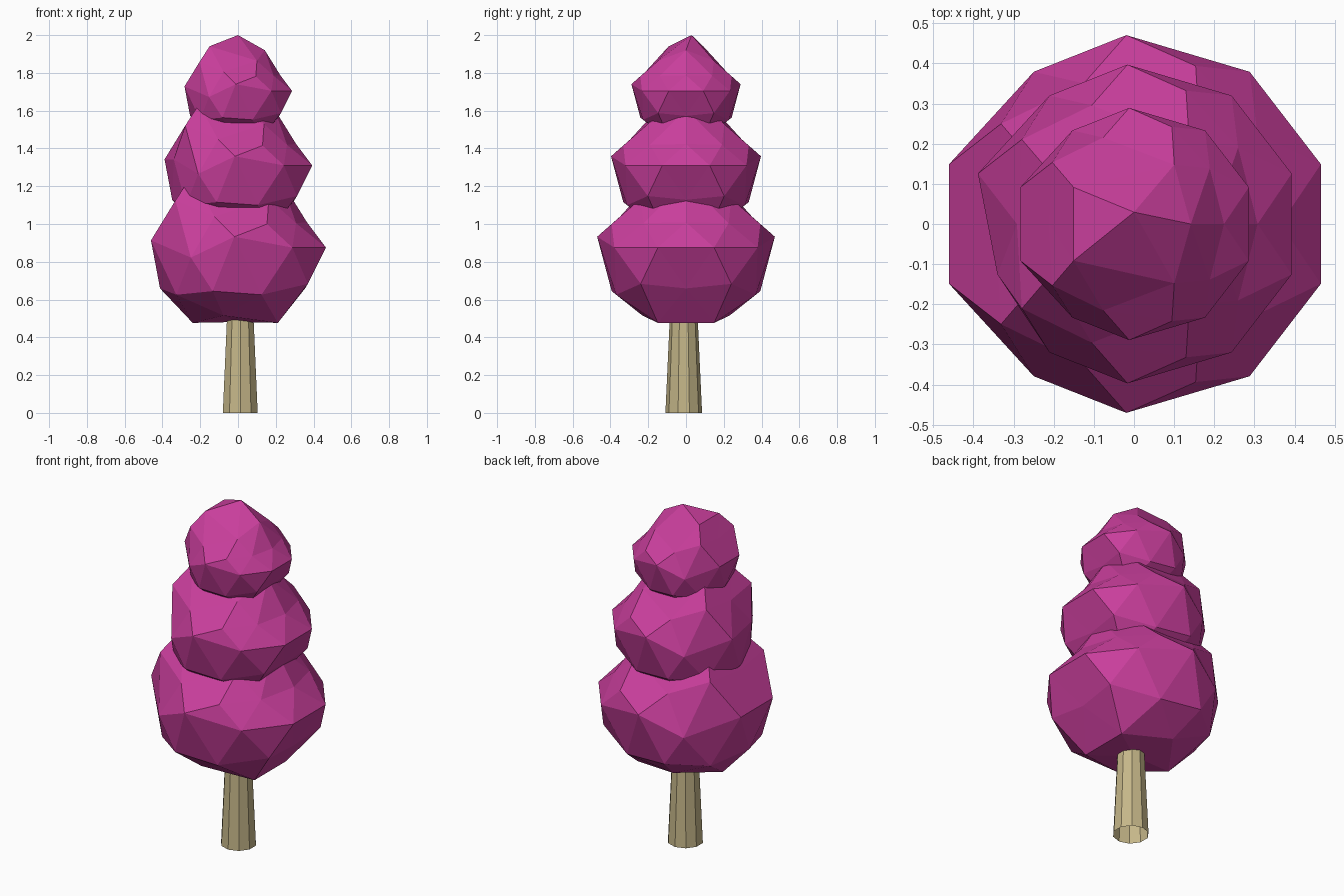
import bpy
import bmesh
from mathutils import Vector

if "Cube" in bpy.data.objects:
    bpy.data.objects.remove(bpy.data.objects["Cube"])


def make_material(name, colour):
    mat = bpy.data.materials.new(name)
    mat.use_nodes = True
    mat.diffuse_color = colour
    mat.node_tree.nodes["Principled BSDF"].inputs["Base Color"].default_value = colour
    return mat


def add_object(name, bm, mat):
    mesh = bpy.data.meshes.new(name)
    bm.to_mesh(mesh)
    bm.free()
    mesh.materials.append(mat)
    obj = bpy.data.objects.new(name, mesh)
    bpy.context.collection.objects.link(obj)
    return obj


foliage = make_material("pink foliage", (0.58, 0.048, 0.33, 1))
bark = make_material("pale bark", (0.56, 0.47, 0.25, 1))

# Corners of the rough foliage clump, mirrored across y
half_clump = [
    (0, .1, 1),
    (.48, 0, .73), (.34, .5, .54), (-.51, .31, .8),
    (.76, 0, .28), (.32, .82, .26), (-.69, .52, .52),
    (.64, .47, .27), (-.26, .73, .34), (-.72, 0, .47),
    (.97, .31, 0), (.6, .79, 0), (-.04, .98, .12),
    (-.52, .79, -.11), (-.96, .31, .08),
    (.77, .5, -.4), (-.28, .82, -.48), (-.86, 0, -.45),
    (.74, 0, -.45), (.26, .77, -.52), (-.68, .5, -.52),
    (.44, .31, -.83), (-.16, .48, -.75), (-.5, 0, -.83),
    (0, 0, -.82),
]


def foliage_clump(name, radius, height, dent=0):
    bm = bmesh.new()
    bmesh.ops.create_icosphere(bm, subdivisions=2, radius=1)
    for v in bm.verts:
        # Pull every sphere corner to its rough position
        side = -1 if v.co.y < -0.01 else 1
        folded = Vector((v.co.x, abs(v.co.y), v.co.z))
        target = Vector(min(half_clump, key=lambda p: (Vector(p) - folded).length))
        target.y *= side
        if side < 0 and target.x < -.9:
            target.x += dent
        v.co = target * radius + Vector((0, 0, height))
    return add_object(name, bm, foliage)


foliage_clump("lower_foliage", .48, .875)
foliage_clump("middle_foliage", .405, 1.31, dent=.12)
foliage_clump("upper_foliage", .295, 1.705)

# Tapered, open-ended trunk
bm = bmesh.new()
bmesh.ops.create_cone(bm, cap_ends=False, segments=10,
                      radius1=.097, radius2=.074, depth=.5)
bmesh.ops.translate(bm, verts=bm.verts, vec=(.012, -.012, .25))
add_object("trunk", bm, bark)
